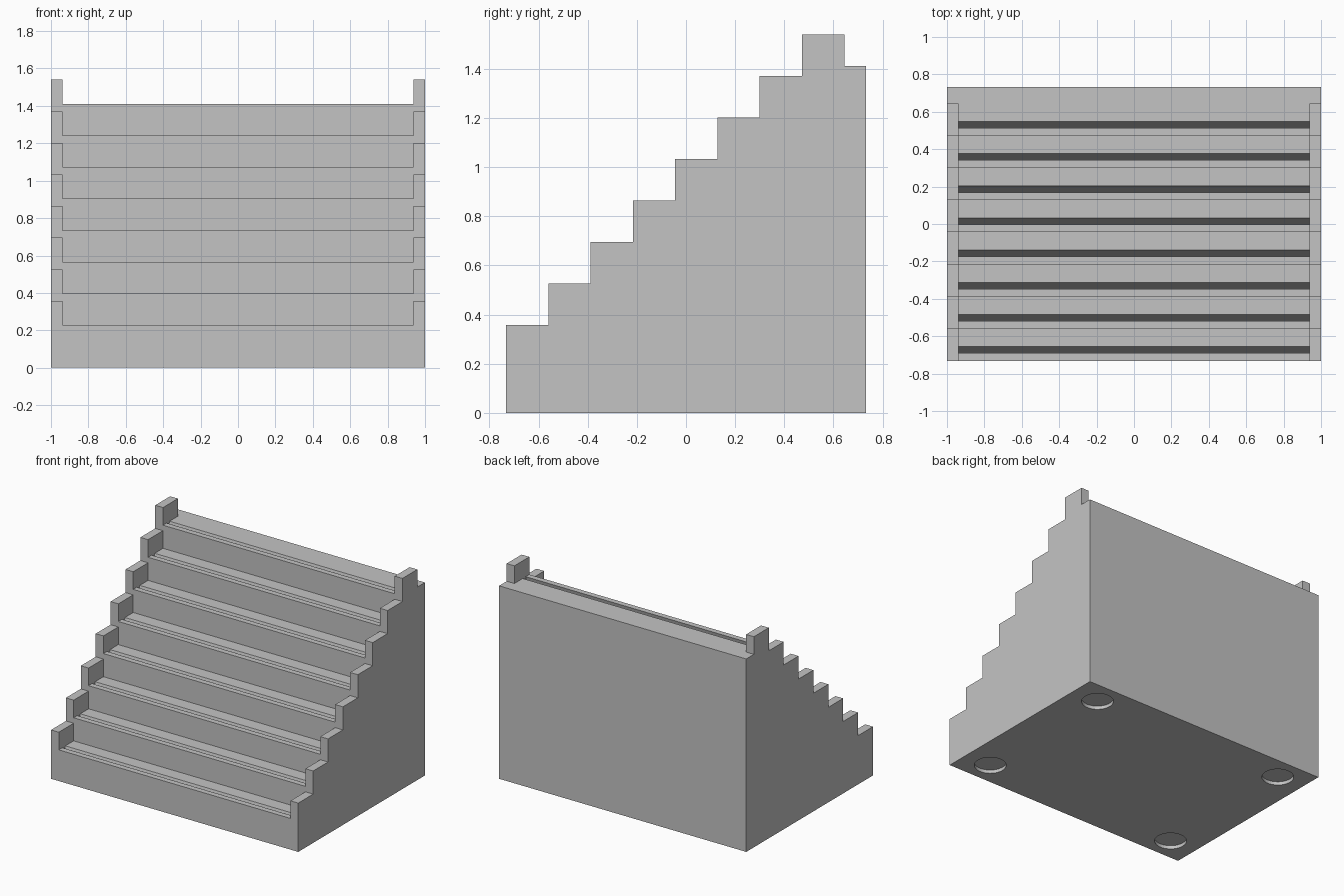
import bpy
import bmesh
import math

if "Cube" in bpy.data.objects:
    bpy.data.objects.remove(bpy.data.objects["Cube"], do_unlink=True)

# Main dimensions
STEPS = 8
FRONT, BACK = -0.732, 0.732
RUN, RISE = 0.172, 0.169
TREAD, LIP = 0.228, 0.129          # first tread height, side lip above tread
OUT, INN = 1.0, 0.9375             # outer and inner x of the side lips
SLOT_NEAR, SLOT_FAR, SLOT_DEPTH = 0.041, 0.076, 0.135
LEAN = SLOT_DEPTH * math.tan(math.radians(15))

grey = bpy.data.materials.new("plain_grey")
grey.use_nodes = True
colour = (0.55, 0.55, 0.55, 1)
grey.diffuse_color = colour
grey.node_tree.nodes["Principled BSDF"].inputs["Base Color"].default_value = colour

# Side profiles: stepped lips, slotted treads, and the lip wall over each tread
lip_profile, tread_profile, cheeks = [], [], []
for i in range(STEPS):
    y0, y1 = FRONT + i * RUN, FRONT + (i + 1) * RUN
    low = TREAD + i * RISE
    high = low + LIP
    near, far = y0 + SLOT_NEAR, y0 + SLOT_FAR
    slot = [(near, low), (near - LEAN, low - SLOT_DEPTH),
            (far - LEAN, low - SLOT_DEPTH), (far, low)]
    lip_profile += [(y0, low), (y0, high), (y1, high)]
    tread_profile += [(y0, low)] + slot + [(y1, low)]
    if i < STEPS - 1:
        tread_profile.append((y1, high))
    cheeks.append([(y0, low)] + slot + [(y1, low), (y1, high), (y0, high)])
top = TREAD + (STEPS - 1) * RISE
rear = [(BACK, top), (BACK, 0), (FRONT, 0)]
lip_profile += [(FRONT + STEPS * RUN, top)] + rear
tread_profile += rear

bm = bmesh.new()


def flat(points, x):
    bm.faces.new([bm.verts.new((x, y, z)) for y, z in points])


def strip(points, x0, x1):
    for (ya, za), (yb, zb) in zip(points, points[1:] + points[:1]):
        bm.faces.new([bm.verts.new(p) for p in
                      ((x0, ya, za), (x1, ya, za), (x1, yb, zb), (x0, yb, zb))])


# One welded shell: treads between two lipped ends
strip(tread_profile, -INN, INN)
for side in (-1, 1):
    strip(lip_profile, side * INN, side * OUT)
    flat(lip_profile, side * OUT)
    for cheek in cheeks:
        flat(cheek, side * INN)
bmesh.ops.remove_doubles(bm, verts=bm.verts[:], dist=0.0001)
bmesh.ops.recalc_face_normals(bm, faces=bm.faces[:])
mesh = bpy.data.meshes.new("stepped_stand")
bm.to_mesh(mesh)
bm.free()
mesh.materials.append(grey)
stand = bpy.data.objects.new("stepped_stand", mesh)
bpy.context.collection.objects.link(stand)

# Round foot recesses in the underside
cut = bmesh.new()
for sx in (-1, 1):
    for sy in (-1, 1):
        made = bmesh.ops.create_cone(cut, cap_ends=True, segments=48,
                                     radius1=0.107, radius2=0.107, depth=0.05)
        bmesh.ops.translate(cut, verts=made["verts"], vec=(sx * 0.79, sy * 0.56, 0))
cut_mesh = bpy.data.meshes.new("foot_recess_cutter")
cut.to_mesh(cut_mesh)
cut.free()
cut_mesh.materials.append(grey)
cutter = bpy.data.objects.new("foot_recess_cutter", cut_mesh)
bpy.context.collection.objects.link(cutter)
cutter.hide_render = True

recess = stand.modifiers.new("foot_recesses", "BOOLEAN")
recess.operation = "DIFFERENCE"
recess.solver = "EXACT"
recess.object = cutter

bpy.ops.object.select_all(action="DESELECT")
stand.select_set(True)
bpy.context.view_layer.objects.active = stand
bpy.ops.object.modifier_apply(modifier=recess.name)
bpy.data.objects.remove(cutter, do_unlink=True)
bpy.ops.object.shade_smooth_by_angle(angle=math.radians(30))
